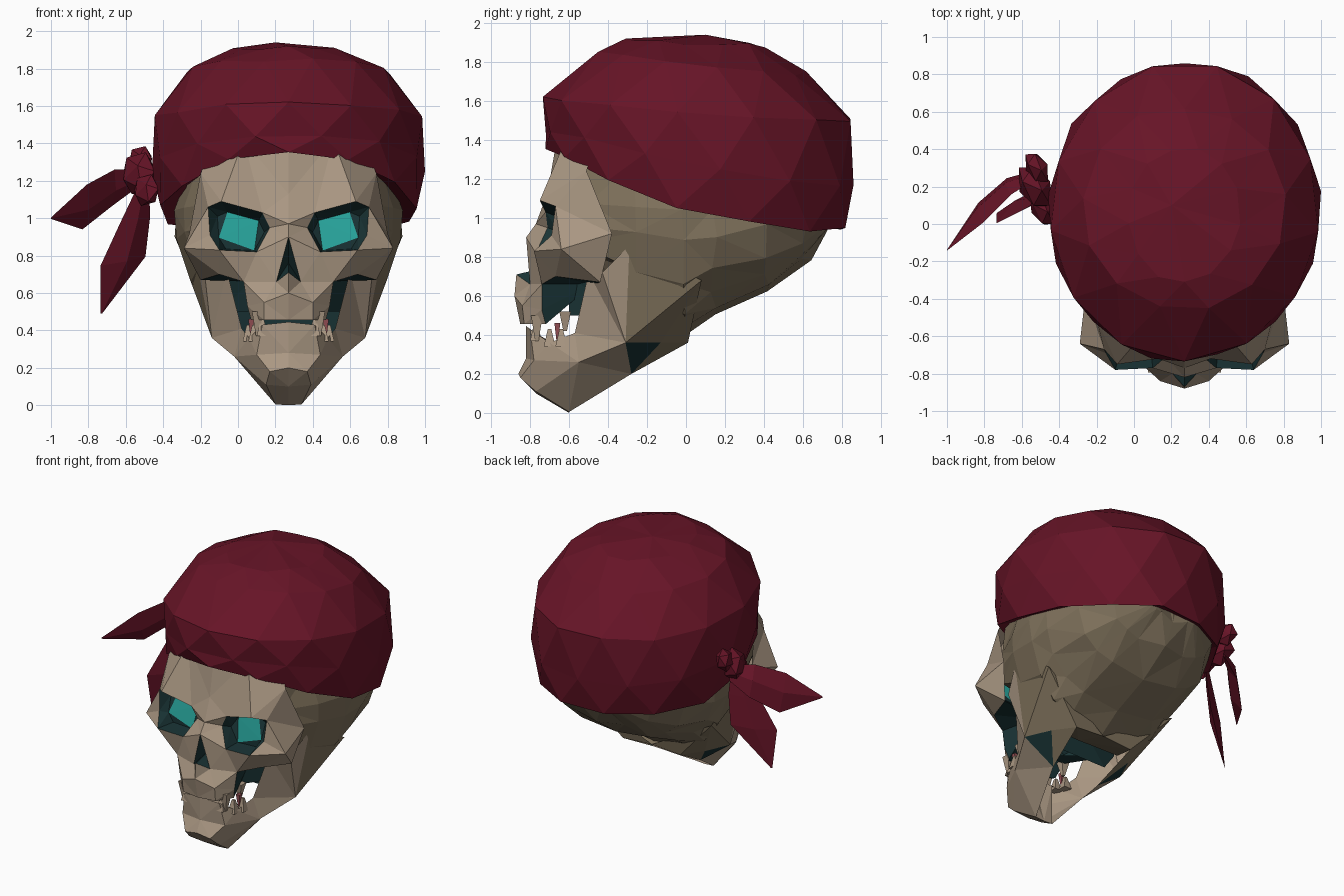
import bpy, bmesh, math, random
from mathutils import Vector

if "Cube" in bpy.data.objects:
    bpy.data.objects.remove(bpy.data.objects["Cube"])

random.seed(4)
CX = 0.27  # symmetry plane of the skull


def material(name, r, g, b):
    m = bpy.data.materials.new(name)
    m.diffuse_color = (r, g, b, 1)
    m.use_nodes = True
    m.node_tree.nodes["Principled BSDF"].inputs["Base Color"].default_value = m.diffuse_color
    return m


BONE = material("bone", .40, .31, .225)
OLD = material("old_bone", .21, .165, .105)
DARK = material("dark_hollow", .010, .034, .036)
TEAL = material("teal_eye", .02, .36, .32)
RED = material("red_cloth", .135, .007, .02)
PINK = material("gum", .3, .08, .09)


def build(name, verts, groups, mirror=False, tri=True):
    """groups: list of (material, faces); mirrored parts hold u = distance from the symmetry plane."""
    bm = bmesh.new()
    vs = [bm.verts.new(v) for v in verts]
    me = bpy.data.meshes.new(name)
    for i, (mat, faces) in enumerate(groups):
        me.materials.append(mat)
        for f in faces:
            bm.faces.new([vs[k] for k in f]).material_index = i
    bmesh.ops.recalc_face_normals(bm, faces=bm.faces)
    if tri:
        bmesh.ops.triangulate(bm, faces=bm.faces)
    bm.to_mesh(me)
    bm.free()
    ob = bpy.data.objects.new(name, me)
    bpy.context.collection.objects.link(ob)
    if mirror:
        ob.location.x = CX
        mod = ob.modifiers.new("mirror", 'MIRROR')
        mod.use_clip = True
        mod.merge_threshold = .002
    return ob


def strips(rows, n, closed):
    """quads joining consecutive rows of n points"""
    return [(r * n + i, r * n + (i + 1) % n, (r + 1) * n + (i + 1) % n, (r + 1) * n + i)
            for r in range(rows - 1) for i in range(n if closed else n - 1)]


def jit(a):
    return random.uniform(-a, a)


# cranium: cross-sections from front to back (y, half width, bottom, top)
sections = [(-.53, .45, .74, 1.38), (-.26, .545, .50, 1.66), (0, .595, .39, 1.75), (.14, .61, .49, 1.76),
            (.43, .56, .64, 1.70), (.62, .42, .77, 1.56), (.73, .22, .92, 1.38)]
verts = []
for y, w, zb, zt in sections:
    half = [(0, zb), (.45, zb + .03), (.72, zb + .18 * (1.05 - zb) + .01), (.87, zb + .42 * (1.05 - zb)),
            (.99, zb + .75 * (1.05 - zb)), (1, 1.06), (.88, 1.3), (.5, zt - .1), (0, zt)]
    for u, z in half:
        verts.append((u * w + jit(.02) if u else 0, y + jit(.03), z + jit(.02)))
n = 9
faces = strips(len(sections), n, False)
faces += [tuple(range(n)), tuple(range(len(verts) - n, len(verts)))]
build("cranium", verts, [(OLD, faces)], True)

# face: half a mask with eye socket and nose opening
face = [(0, -.66, 1.42), (.24, -.61, 1.42), (.41, -.47, 1.38), (0, -.71, 1.13), (.14, -.72, 1.03),
        (.36, -.75, 1.09), (.43, -.67, 1.06), (.47, -.51, 1.24), (0, -.77, .97), (.10, -.71, .95),
        (.17, -.77, .82), (.37, -.78, .83), (.42, -.69, .91), (.56, -.64, .84), (0, -.82, .90),
        (.065, -.80, .66), (0, -.87, .71), (.37, -.67, .70), (.24, -.74, .66), (0, -.88, .60),
        (.13, -.84, .55), (.22, -.74, .53), (0, -.85, .455), (.13, -.83, .455), (.20, -.72, .455),
        (.18, -.48, .66), (.47, -.44, .67), (.53, -.38, .92), (0, -.66, .76)]
bone = [(0, 1, 4, 3), (1, 5, 4), (1, 7, 5), (1, 2, 7), (5, 7, 6), (3, 4, 9, 8), (8, 9, 14), (9, 10, 14),
        (14, 10, 15), (10, 18, 15), (10, 11, 17, 18), (11, 12, 13), (11, 13, 17), (6, 13, 12),
        (6, 7, 27, 13), (13, 27, 26, 17), (15, 19, 16), (15, 20, 19), (15, 18, 20), (18, 21, 20),
        (19, 20, 23, 22), (20, 21, 24, 23)]
dark = [(14, 15, 28), (15, 16, 28), (18, 25, 21), (21, 25, 24), (17, 26, 25, 18), (22, 23, 24, 25)]
socket = [4, 5, 6, 12, 11, 10, 9]
mid = sum((Vector(face[i]) for i in socket), Vector()) / 7
start = len(face)
for i in socket:
    p = mid + (Vector(face[i]) - mid) * .76
    face.append((p.x - .015, -.61 - .04 * (p.z < mid.z), p.z - .025))
dark += [(socket[i], socket[(i + 1) % 7], start + (i + 1) % 7, start + i) for i in range(7)]
eye = [start + i for i in (0, 1, 3, 5)]
dark += [(start + 1, start + 2, start + 3), (start + 3, start + 4, start + 5), (start + 5, start + 6, start)]
build("face", face, [(BONE, bone), (DARK, dark), (TEAL, [tuple(eye)])], True)

# jaw: chin, body, rear branch and floor behind the mouth
jaw = [(0, -.82, .445), (.14, -.80, .43), (.21, -.70, .36), (.25, -.57, .41), (.33, -.50, .72),
       (.51, -.29, .86), (0, -.82, .28), (.17, -.78, .27), (0, -.86, .20), (.10, -.85, .18),
       (.12, -.77, .11), (0, -.77, .10), (.41, -.31, .36), (.29, -.55, .26), (.07, -.60, .005),
       (0, -.60, 0), (.19, -.28, .20), (.23, .01, .36), (.53, .08, .68), (0, -.70, .36), (.12, -.66, .34),
       (.45, -.43, .72), (.33, -.13, .36), (0, .01, .375), (0, -.25, .46), (.33, -.24, .46)]
front = [(0, 1, 7, 6), (1, 2, 7), (2, 13, 7), (2, 3, 13), (3, 12, 13), (3, 4, 12), (4, 21, 12), (21, 5, 12),
         (6, 7, 9, 8), (7, 10, 9), (7, 13, 10), (8, 9, 10, 11), (11, 10, 14, 15), (10, 13, 14),
         (13, 16, 14), (13, 12, 16), (0, 1, 20, 19), (1, 2, 20), (19, 20, 14, 15)]
build("jaw", jaw, [(BONE, front), (DARK, [(12, 22, 16)]),
                   (OLD, [(22, 17, 16), (12, 5, 18), (12, 18, 22), (22, 18, 17), (17, 18, 23), (23, 24, 25, 17)])],
      True)

# dark lining inside the mouth
lining = [(0, -.6, .5), (.17, -.6, .5), (.17, -.6, .70), (0, -.6, .70),
          (0, -.28, .36), (.25, -.28, .36), (.36, -.31, .5), (.38, -.33, .72), (0, -.3, .72)]
build("mouth_lining", lining, [(DARK, [(0, 1, 2, 3), (4, 5, 6, 7, 8), (1, 2, 7, 6), (2, 3, 8, 7), (0, 1, 6)])], True)


# teeth: four-sided spikes (u, y, root height, tip height, radius)
def spike(name, u, y, z0, z1, r, mat):
    base = [(u + r * a, y + r * b, z0) for a, b in ((-1, -1), (1, -1), (1, 1), (-1, 1))]
    tip = [(u + .3 * r * a, y + .3 * r * b, z1) for a, b in ((-1, -1), (1, -1), (1, 1), (-1, 1))]
    build(name, base + tip, [(mat, strips(2, 4, True) + [(0, 1, 2, 3), (4, 5, 6, 7)])], True)


for i, (u, y, z0, z1, r) in enumerate([(.14, -.77, .37, .46, .03), (.185, -.70, .34, .43, .03),
                                       (.215, -.64, .34, .43, .03)]):
    spike("lower_tooth_%d" % i, u, y, z0, z1, r, BONE)
for i, (u, y, z0, z1, r) in enumerate([(.165, -.765, .50, .37, .03), (.18, -.62, .52, .42, .03)]):
    spike("upper_tooth_%d" % i, u, y, z0, z1, r, BONE)
spike("gum", .2, -.66, .46, .37, .015, PINK)

# bandana: rings from the tucked rim to the crown (cy, rx, ry, front z, back z, curve)
N = 13
rings = [(.05, .58, .66, 1.39, 1.0, 2.2), (.055, .69, .775, 1.355, .94, 2.2), (.07, .735, .80, 1.45, 1.17, 1.5),
         (.065, .72, .79, 1.61, 1.50, 1.5), (.08, .545, .55, 1.85, 1.74, 1.2), (.05, .30, .36, 1.915, 1.88, 1)]
verts = []
for k, (cy, rx, ry, zf, zb, p) in enumerate(rings):
    for i in range(N):
        a = 2 * math.pi * (i + .5 * (k % 2)) / N + .12
        s = math.sin(a)
        verts.append((CX + rx * math.cos(a), cy + ry * s + jit(.015),
                      zb + (zf - zb) * ((1 - s) / 2) ** p + jit(.014)))
verts.append((.2, .1, 1.94))
top = len(verts) - 1
faces = strips(len(rings), N, True) + [(top - N + i, top - N + (i + 1) % N, top) for i in range(N)]
build("bandana", verts, [(RED, faces)])


# knot and hanging tails
def lump(name, loc, scale):
    bpy.ops.mesh.primitive_ico_sphere_add(subdivisions=1, radius=1, location=loc, rotation=(.3, .2, .5))
    ob = bpy.context.object
    ob.name = name
    ob.scale = scale
    ob.data.materials.append(RED)


lump("knot", (-.53, .2, 1.24), (.085, .14, .12))
lump("knot_upper_fold", (-.52, .30, 1.31), (.06, .10, .08))
lump("knot_lower_fold", (-.49, .08, 1.15), (.06, .11, .09))


def tail(name, stations, wide, thin):
    wide, thin = Vector(wide), Vector(thin)
    verts = []
    for x, y, z, w in stations:
        c = Vector((x, y, z))
        verts += [c + wide * w, c + thin * .3 * w, c - wide * w, c - thin * .3 * w]
    last = len(verts) - 4
    build(name, verts, [(RED, strips(len(stations), 4, True) + [(0, 1, 2, 3), tuple(range(last, last + 4))])])


tail("side_tail", [(-.54, .26, 1.21, .05), (-.67, .20, 1.16, .10), (-.82, .06, 1.06, .12), (-1, -.14, 1.0, .004)],
     (.1, -.45, 1), (-.6, .6, .4))
tail("hanging_tail", [(-.51, .13, 1.16, .035), (-.55, .12, .99, .08), (-.615, .1, .77, .12), (-.73, .06, .49, .004)],
     (1, .8, .2), (-.6, .7, 0))
